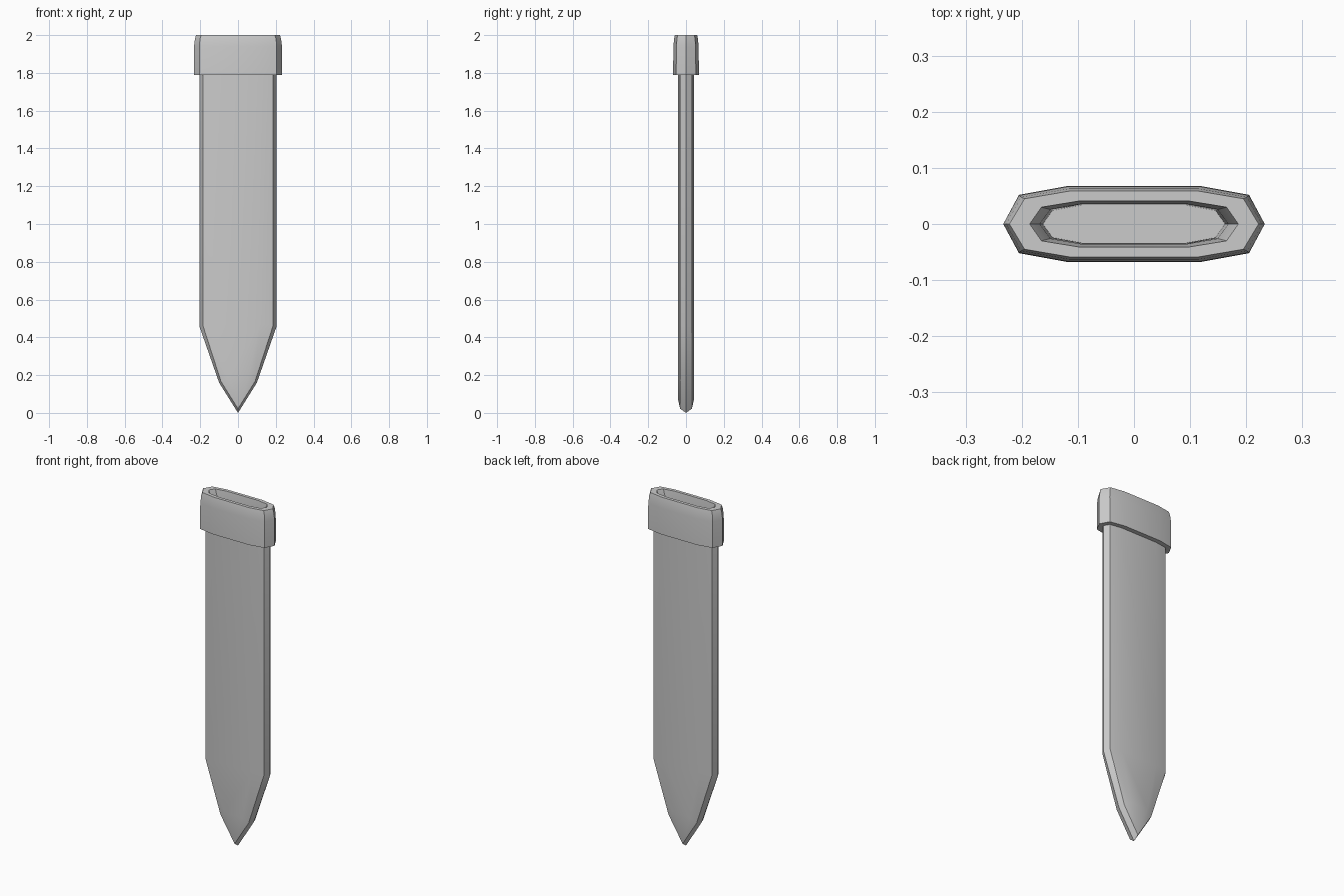
import bpy, bmesh

if "Cube" in bpy.data.objects:
    bpy.data.objects.remove(bpy.data.objects["Cube"])


def finish(bm, name, angle=0.7):
    bmesh.ops.recalc_face_normals(bm, faces=bm.faces)
    mesh = bpy.data.meshes.new(name)
    bm.to_mesh(mesh)
    bm.free()
    ob = bpy.data.objects.new(name, mesh)
    bpy.context.collection.objects.link(ob)
    bpy.ops.object.select_all(action='DESELECT')
    ob.select_set(True)
    bpy.context.view_layer.objects.active = ob
    bpy.ops.object.shade_smooth_by_angle(angle=angle)
    return ob


def pointed_shell(bm, layers):
    """Stack pointed outlines through the thickness; the top stays open."""
    full = [(-y, o) for y, o in layers[:-1]] + [(y, o) for y, o in reversed(layers)]
    rows = []
    for y, half in full:
        outline = half + [(-x, z) for x, z in reversed(half[:-1])]
        rows.append([bm.verts.new((x, y, z)) for x, z in outline])
    for a, b in zip(rows, rows[1:]):
        for i in range(len(a) - 1):
            bm.faces.new((a[i], a[i + 1], b[i + 1], b[i]))
    # flat middle panels, split across the width
    for row in (rows[0], rows[-1]):
        n = len(row)
        for i in range(n // 2):
            quad = [row[i], row[i + 1], row[n - 2 - i], row[n - 1 - i]]
            bm.faces.new(list(dict.fromkeys(quad)))


# Sheath body: outer skin and inner cavity joined at the mouth
TOP = 1.82
bm = bmesh.new()
pointed_shell(bm, [
    (0.042, [(0.115, TOP), (0.115, 0.47), (0.055, 0.19), (0, 0.07)]),
    (0.031, [(0.186, TOP), (0.186, 0.463), (0.09, 0.166), (0, 0.022)]),
    (0.0, [(0.205, TOP), (0.205, 0.46), (0.10, 0.16), (0, 0.0)]),
])
pointed_shell(bm, [
    (0.034, [(0.09, TOP), (0.09, 0.49), (0.04, 0.24), (0, 0.13)]),
    (0.024, [(0.145, TOP), (0.145, 0.48), (0.07, 0.20), (0, 0.09)]),
    (0.0, [(0.162, TOP), (0.162, 0.475), (0.08, 0.19), (0, 0.07)]),
])
rim = [e for e in bm.edges if e.is_boundary]
bmesh.ops.bridge_loops(bm, edges=rim)
finish(bm, "sheath_body")

# Collar: ten-sided rings from the underside, up the outside and into the mouth
RINGS = [  # z, (tip x), (corner x, y), (flat x, y)
    (1.79, 0.198, (0.180, 0.030), (0.112, 0.040)),
    (1.79, 0.233, (0.205, 0.052), (0.117, 0.068)),
    (1.94, 0.233, (0.205, 0.051), (0.117, 0.067)),
    (1.98, 0.228, (0.201, 0.048), (0.115, 0.063)),
    (2.00, 0.222, (0.195, 0.045), (0.113, 0.059)),
    (2.00, 0.186, (0.165, 0.030), (0.098, 0.041)),
    (1.95, 0.168, (0.149, 0.026), (0.092, 0.036)),
    (1.81, 0.162, (0.145, 0.024), (0.090, 0.034)),
]
bm = bmesh.new()
loops = []
for z, tip, (cx, cy), (fx, fy) in RINGS:
    pts = [(tip, 0), (cx, cy), (fx, fy), (-fx, fy), (-cx, cy),
           (-tip, 0), (-cx, -cy), (-fx, -fy), (fx, -fy), (cx, -cy)]
    loops.append([bm.verts.new((x, y, z)) for x, y in pts])
for a, b in zip(loops, loops[1:] + loops[:1]):
    for i in range(10):
        j = (i + 1) % 10
        bm.faces.new((a[i], a[j], b[j], b[i]))
finish(bm, "mouth_collar")
